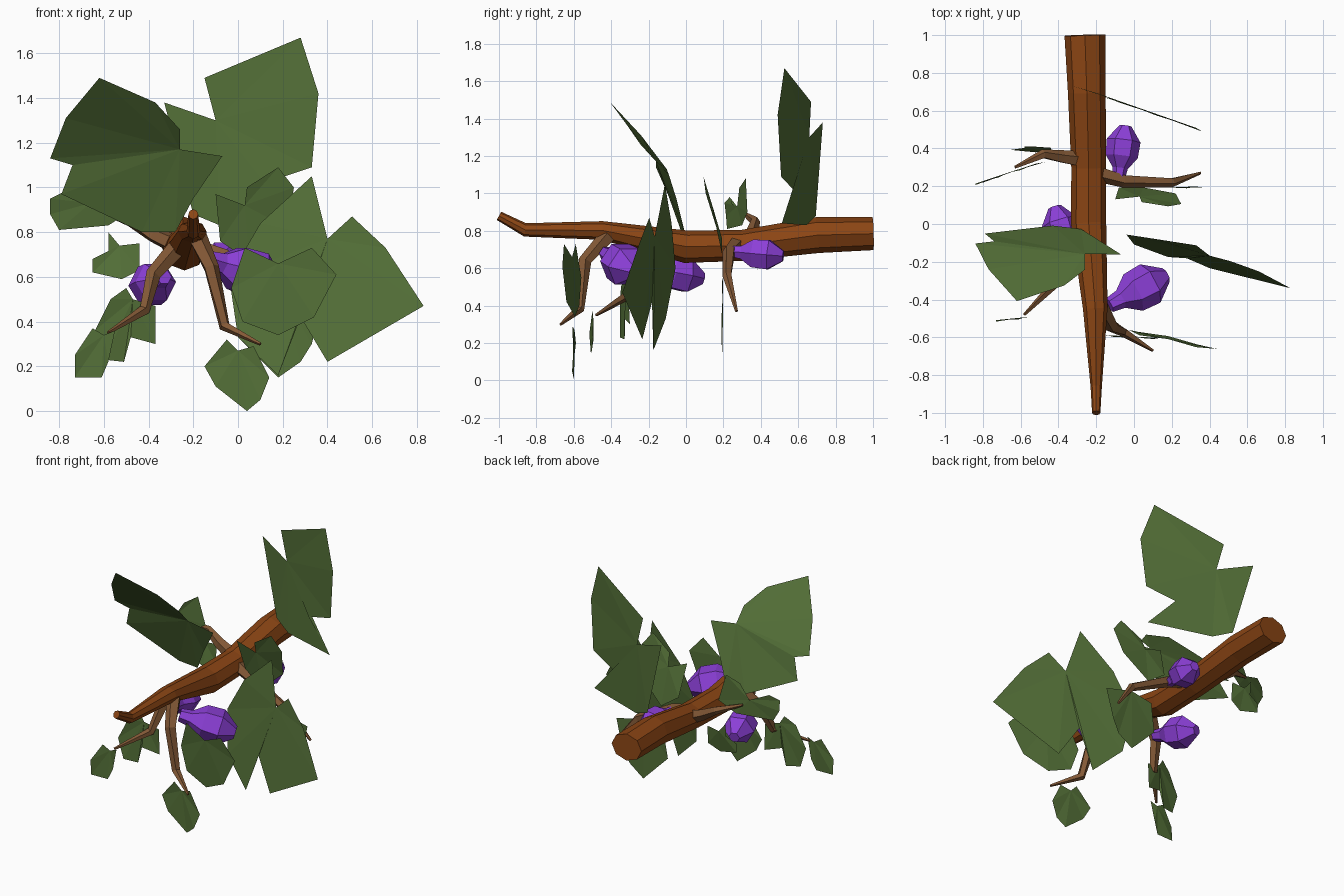
import bpy, bmesh, math
from mathutils import Vector


def material(name, rgb):
    m = bpy.data.materials.new(name)
    m.diffuse_color = (*rgb, 1)
    return m


BARK = material("bark", (0.26, 0.06, 0.007))
TWIG = material("twig_bark", (0.23, 0.10, 0.037))
GREEN = material("leaf_green", (0.09, 0.165, 0.04))
PURPLE = material("fruit_purple", (0.26, 0.05, 0.68))


def finish(bm, name, mat, closed=True):
    if closed:
        bmesh.ops.recalc_face_normals(bm, faces=bm.faces)
    me = bpy.data.meshes.new(name)
    bm.to_mesh(me)
    bm.free()
    me.materials.append(mat)
    ob = bpy.data.objects.new(name, me)
    bpy.context.collection.objects.link(ob)
    return ob


def tube(name, path, radii, sides, mat, heights=None):
    """Faceted tube through the path; optional heights flatten the rings."""
    pts = [Vector(p) for p in path]
    heights = heights or radii
    bm, rings = bmesh.new(), []
    for i, p in enumerate(pts):
        d = (pts[min(i + 1, len(pts) - 1)] - pts[max(i - 1, 0)]).normalized()
        ref = Vector((0, 0, 1)) if abs(d.z) < 0.9 else Vector((0, 1, 0))
        u = d.cross(ref).normalized()
        v = u.cross(d)
        rings.append([bm.verts.new(p + radii[i] * math.cos(a) * u + heights[i] * math.sin(a) * v)
                      for a in (2 * math.pi * k / sides for k in range(sides))])
    for a, b in zip(rings, rings[1:]):
        for k in range(sides):
            n = (k + 1) % sides
            bm.faces.new((a[k], a[n], b[n], b[k]))
    bm.faces.new(rings[0])
    bm.faces.new(rings[-1])
    return finish(bm, name, mat)


def leaf(name, hub, outline, depth, crumple=0.004):
    """Thin leaf: a fan from the stem notch; depth(x, z) gives its tilt in y."""
    bm = bmesh.new()
    vs = [bm.verts.new((x, depth(x, z) + crumple * (-1) ** i, z))
          for i, (x, z) in enumerate([hub] + outline)]
    for a, b in zip(vs[1:], vs[2:]):
        f = bm.faces.new((vs[0], a, b))
        f.normal_update()
        if f.normal.y > 0:
            f.normal_flip()
    return finish(bm, name, GREEN, closed=False)


def fruit(name, start, end, r):
    """Six-sided bud with a narrow neck and blunt tip."""
    s, e = Vector(start), Vector(end)
    tube(name, [s.lerp(e, t) for t in (0, 0.2, 0.42, 0.72, 1)],
         [r * k for k in (0.35, 0.45, 0.95, 1.0, 0.35)], 6, PURPLE)


# Main branch
tube("main_branch",
     [(-0.2, -1, 0.88), (-0.2, -0.86, 0.805), (-0.205, -0.45, 0.802), (-0.24, 0, 0.715),
      (-0.24, 0.3, 0.722), (-0.25, 0.7, 0.777), (-0.26, 1, 0.785)],
     [0.022, 0.03, 0.065, 0.093, 0.092, 0.1, 0.108], 8, BARK,
     [0.025, 0.036, 0.05, 0.087, 0.083, 0.096, 0.088])

# Side twigs
twigs = {
    "front_right": [(-0.18, -0.42, 0.77), (-0.12, -0.54, 0.64), (-0.06, -0.57, 0.38), (0.1, -0.67, 0.30)],
    "front_left": [(-0.27, -0.18, 0.73), (-0.38, -0.25, 0.61), (-0.42, -0.32, 0.45), (-0.58, -0.48, 0.35)],
    "back_right": [(-0.2, 0.27, 0.73), (-0.06, 0.23, 0.69), (0.2, 0.22, 0.56), (0.35, 0.27, 0.37)],
    "back_left": [(-0.27, 0.34, 0.74), (-0.38, 0.355, 0.79), (-0.48, 0.37, 0.85), (-0.63, 0.30, 0.90)],
}
for side, path in twigs.items():
    tube("twig_" + side, path, [0.045, 0.036, 0.026, 0.008], 5, TWIG)

# Fruits
fruit("fruit_back_right", (-0.08, 0.24, 0.69), (-0.045, 0.52, 0.665), 0.09)
fruit("fruit_front_right", (-0.13, -0.43, 0.68), (0.17, -0.27, 0.58), 0.115)
fruit("fruit_left", (-0.33, -0.2, 0.60), (-0.42, 0.09, 0.545), 0.10)

# Big leaves
leaf("big_leaf_back", (-0.1, 1.30),
     [(-0.15, 1.49), (0.28, 1.67), (0.36, 1.42), (0.33, 1.09), (0.12, 1.02),
      (0.32, 0.84), (-0.08, 0.83), (-0.2, 0.88), (-0.33, 1.38)],
     lambda x, z: 0.62 - 0.35 * x)
leaf("big_leaf_left", (-0.26, 1.17),
     [(-0.26, 1.26), (-0.37, 1.38), (-0.62, 1.49), (-0.77, 1.31), (-0.84, 1.13), (-0.74, 1.10),
      (-0.79, 0.97), (-0.43, 0.80), (-0.28, 0.80), (-0.2, 0.95), (-0.07, 1.14)],
     lambda x, z: -0.13 - 0.07 * (x + 0.5) - 0.83 * max(0, z - 1.15) + 0.35 * max(0, 1.15 - z))
leaf("big_leaf_right", (0.40, 0.77),
     [(0.51, 0.87), (0.66, 0.73), (0.83, 0.47), (0.40, 0.22), (0.28, 0.42),
      (0.18, 0.16), (0, 0.33), (-0.04, 0.6), (0.1, 0.84), (0.33, 1.05)],
     lambda x, z: -0.06 - 0.3 * x + 0.12 * (z - 0.7))

# Medium leaves on the right-hand twigs
leaf("leaf_front_right_upper", (0.18, 0.66),
     [(0.33, 0.73), (0.44, 0.61), (0.34, 0.42), (0.18, 0.34), (0.02, 0.40), (-0.03, 0.55), (0.03, 0.73)],
     lambda x, z: -0.57 - 0.21 * x - 0.05 * (z - 0.55))
leaf("leaf_back_right_upper", (0.03, 0.92),
     [(0.04, 1.0), (0.18, 1.09), (0.25, 1.0), (0.22, 0.82), (0.05, 0.67), (-0.08, 0.76), (-0.1, 0.97)],
     lambda x, z: 0.2 - 0.05 * x - 0.26 * max(0, z - 0.7))
leaf("leaf_back_right_lower", (0.18, 0.55),
     [(0.38, 0.5), (0.33, 0.3), (0.28, 0.22), (0.18, 0.15), (0, 0.33), (0.03, 0.52)],
     lambda x, z: 0.19 + 0.03 * abs(x - 0.18))

# Small leaves at the twig ends
leaf("leaf_front_right_tip", (0.0, 0.27),
     [(0.07, 0.29), (0.14, 0.15), (0.1, 0.05), (0.04, 0.0), (-0.1, 0.11), (-0.15, 0.2), (-0.05, 0.32)],
     lambda x, z: -0.60 - 0.05 * x)
leaf("leaf_front_left_tip", (-0.6, 0.34),
     [(-0.55, 0.36), (-0.58, 0.22), (-0.61, 0.15), (-0.73, 0.15), (-0.73, 0.25), (-0.65, 0.37)],
     lambda x, z: -0.5 + 0.1 * (x + 0.6))
leaf("leaf_front_left_inner", (-0.47, 0.5),
     [(-0.37, 0.47), (-0.37, 0.3), (-0.48, 0.33), (-0.51, 0.22), (-0.6, 0.23), (-0.64, 0.36), (-0.57, 0.5), (-0.5, 0.55)],
     lambda x, z: -0.33 + 0.2 * (x + 0.5))
leaf("leaf_back_left_lower", (-0.53, 0.74),
     [(-0.44, 0.75), (-0.44, 0.63), (-0.52, 0.59), (-0.65, 0.62), (-0.65, 0.68), (-0.58, 0.69), (-0.58, 0.8)],
     lambda x, z: 0.40 + 0.15 * (z - 0.7))
leaf("leaf_back_left_upper", (-0.66, 0.93),
     [(-0.72, 0.94), (-0.78, 0.98), (-0.84, 0.95), (-0.84, 0.88), (-0.8, 0.81),
      (-0.58, 0.83), (-0.47, 0.9), (-0.52, 1.08), (-0.6, 1.03)],
     lambda x, z: 0.21 + 0.33 * (x + 0.84))
